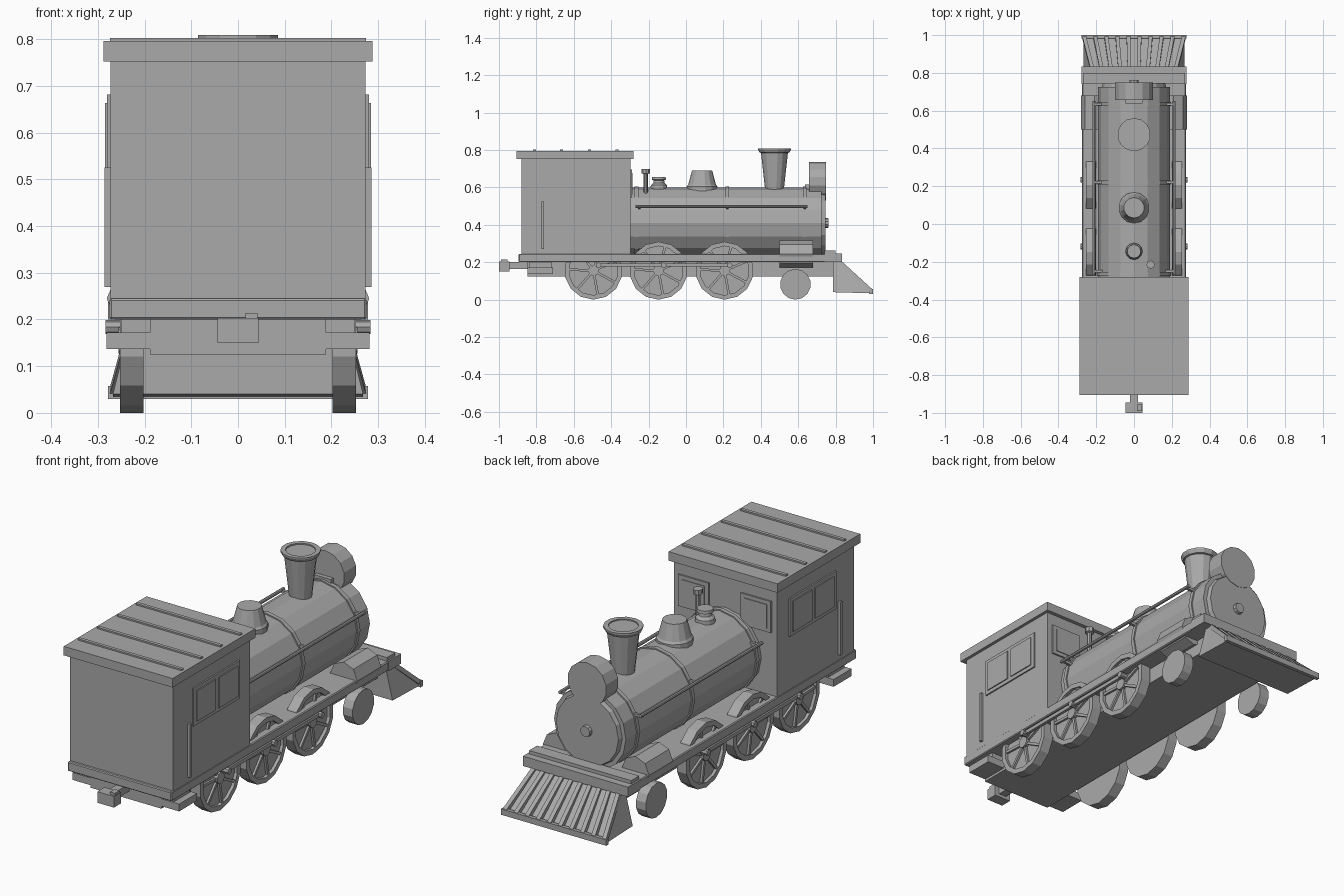
import bpy, bmesh, math
from mathutils import Vector

if "Cube" in bpy.data.objects:
    bpy.data.objects.remove(bpy.data.objects["Cube"])

GREY = (0.4, 0.4, 0.4, 1)
mat = bpy.data.materials.new("plain_grey")
mat.use_nodes = True
mat.diffuse_color = GREY
mat.node_tree.nodes["Principled BSDF"].inputs["Base Color"].default_value = GREY
SIDES = (("left", 1), ("right", -1))


def finish(name, bm):
    bmesh.ops.recalc_face_normals(bm, faces=bm.faces)
    mesh = bpy.data.meshes.new(name)
    bm.to_mesh(mesh)
    bm.free()
    mesh.materials.append(mat)
    ob = bpy.data.objects.new(name, mesh)
    bpy.context.scene.collection.objects.link(ob)
    return ob


def box(name, x, y, z, bevel=0):
    """Box from (low, high) ranges on each axis."""
    bm = bmesh.new()
    bmesh.ops.create_cube(bm, size=1)
    for v in bm.verts:
        v.co = [(a + b) / 2 + c * abs(b - a) for c, (a, b) in zip(v.co, (x, y, z))]
    if bevel:
        bmesh.ops.bevel(bm, geom=bm.edges[:], offset=bevel, segments=1, affect='EDGES')
    return finish(name, bm)


def lathe(name, profile, axis, at, sides=14):
    """Spin (radius, height) points about an axis through a point."""
    bm = bmesh.new()
    rings = []
    for r, h in profile:
        ring = []
        for i in range(sides):
            a = math.tau * i / sides
            s, c = r * math.sin(a), r * math.cos(a)
            p = {"X": (h, s, c), "Y": (s, h, c), "Z": (s, c, h)}[axis]
            ring.append(bm.verts.new(Vector(p) + Vector(at)))
        rings.append(ring)
    for lo, hi in zip(rings, rings[1:]):
        for i in range(sides):
            j = (i + 1) % sides
            bm.faces.new((lo[i], lo[j], hi[j], hi[i]))
    bm.faces.new(rings[0])
    bm.faces.new(rings[-1])
    return finish(name, bm)


def bar(name, a, b, w, up=(1, 0, 0)):
    """Square bar between two points."""
    a, b = Vector(a), Vector(b)
    d = (b - a).normalized()
    u = d.cross(Vector(up)).normalized() * w / 2
    v = d.cross(u).normalized() * w / 2
    bm = bmesh.new()
    ends = [[bm.verts.new(p + q) for q in (u + v, u - v, -u - v, v - u)] for p in (a, b)]
    for i in range(4):
        j = (i + 1) % 4
        bm.faces.new((ends[0][i], ends[0][j], ends[1][j], ends[1][i]))
    for e in ends:
        bm.faces.new(e)
    return finish(name, bm)


# Chassis
box("running_board", (-.275, .275), (-.895, .8), (.2, .245), .004)
box("under_frame", (-.188, .188), (-.847, .785), (.125, .2))
box("front_beam", (-.278, .278), (.74, .835), (.2, .247))
box("front_beam_top", (-.27, .27), (.74, .8), (.247, .263))

# Cab and roof
box("cab", (-.273, .273), (-.88, -.298), (.24, .76))
box("roof", (-.288, .288), (-.905, -.28), (.753, .796))
for i, y in enumerate((-.81, -.665, -.515, -.37)):
    box(f"roof_strip_{i}", (-.274, .274), (y - .008, y + .008), (.796, .803))
for side, s in SIDES:
    box(f"{side}_window_frame", (s * .272, s * .28), (-.735, -.385), (.5, .682))
    for i, (a, b) in enumerate(((-.715, -.572), (-.548, -.405))):
        box(f"{side}_window_pane_{i}", (s * .278, s * .285), (a, b), (.518, .664))
    box(f"{side}_cab_handrail", (s * .272, s * .286), (-.772, -.759), (.27, .525))
    box(f"{side}_front_window_frame", (s * .085, s * .245), (-.3, -.29), (.545, .695))
    box(f"{side}_front_window_pane", (s * .105, s * .225), (-.292, -.286), (.563, .677))

# Boiler, bands and smokebox door
BZ = .41
lathe("boiler", [(.19, -.3), (.19, .725)], "Y", (0, 0, BZ), 16)
for i, y in enumerate((-.265, .22, .635)):
    lathe(f"boiler_band_{i}", [(.196, y - .01), (.196, y + .01)], "Y", (0, 0, BZ), 16)
lathe("smokebox_door", [(.172, .72), (.165, .746)], "Y", (0, 0, BZ), 16)
lathe("door_knob", [(.028, .74), (.025, .762)], "Y", (0, 0, BZ), 10)

# Headlamp
lathe("headlamp", [(.103, .657), (.103, .748)], "Y", (0, 0, .632))
box("headlamp_bracket", (-.045, .045), (.637, .7), (.57, .615))

# Chimney, domes and whistle
lathe("chimney", [(.048, .57), (.072, .785), (.08, .787), (.088, .802), (.088, .809),
                  (.066, .809), (.066, .803)], "Z", (0, .473, 0))
lathe("steam_dome", [(.082, .57), (.082, .605), (.074, .615), (.054, .69)], "Z", (0, .086, 0))
lathe("small_dome", [(.047, .57), (.043, .612), (.03, .625), (.028, .638), (.038, .642),
                     (.036, .656)], "Z", (0, -.145, 0), 12)
lathe("whistle", [(.011, .55), (.011, .672), (.022, .675), (.022, .698)], "Z", (.088, -.215, 0), 8)

# Boiler handrails and side boxes
for side, s in SIDES:
    lathe(f"{side}_boiler_rail", [(.008, -.27), (.008, .65)], "Y", (s * .213, 0, .498), 8)
    for i, y in enumerate((-.25, .22, .635)):
        bar(f"{side}_rail_bracket_{i}", (s * .16, y, .49), (s * .214, y, .494), .013, (0, 1, 0))
    lathe(f"{side}_side_box", [(.072, .5), (.072, .68)], "Y", (s * .209, 0, .245), 8)

# Driving wheels with recessed faces, spokes, cranks and rods
R = .155
for side, s in SIDES:
    for n, y in enumerate((-.495, -.147, .206)):
        rim = R - .024
        lathe(f"{side}_driving_wheel_{n}", [(R, s * .202), (R, s * .253), (rim, s * .253),
                                            (rim, s * .238)], "X", (0, y, R))
        lathe(f"{side}_hub_{n}", [(.028, s * .23), (.028, s * .256)], "X", (0, y, R), 10)
        for k in range(7):
            a = math.tau * (k + .3) / 7
            tip = (s * .242, y + rim * math.sin(a), R + rim * math.cos(a))
            bar(f"{side}_spoke_{n}_{k}", (s * .242, y, R), tip, .013)
        lathe(f"{side}_crank_pin_{n}", [(.015, s * .24), (.015, s * .284)], "X",
              (0, y + .028, .184), 8)
    box(f"{side}_coupling_rod", (s * .258, s * .272), (-.475, .242), (.176, .194))
    lathe(f"{side}_leading_wheel", [(.082, s * .202), (.082, s * .253)], "X", (0, .585, .082))
    box(f"{side}_rear_step", (s * .185, s * .282), (-.847, -.712), (.137, .172))
    box(f"{side}_step_hanger", (s * .188, s * .25), (-.84, -.72), (.17, .202))

# Rear coupler
box("coupler_shank", (-.02, .02), (-.95, -.84), (.165, .2))
box("coupler_head", (-.044, .044), (-1, -.945), (.15, .203))
box("coupler_pin", (.016, .042), (-.99, -.955), (.2, .214))

# Cowcatcher: wedge body, fanned bars and toe bar
wedge = box("cowcatcher", (-.268, .268), (.785, .988), (.04, .2))
for v in wedge.data.vertices:
    if v.co.z > .1:
        v.co.x *= .85
        v.co.y = min(v.co.y, .825)
    elif v.co.y > .9:
        v.co.z = .034
box("cowcatcher_toe", (-.278, .278), (.982, 1), (.03, .058))
BARS = 10
for i in range(BARS):
    t = 2 * i / (BARS - 1) - 1
    bar(f"cowcatcher_bar_{i}", (t * .222, .823, .2), (t * .264, .99, .048), .02)
